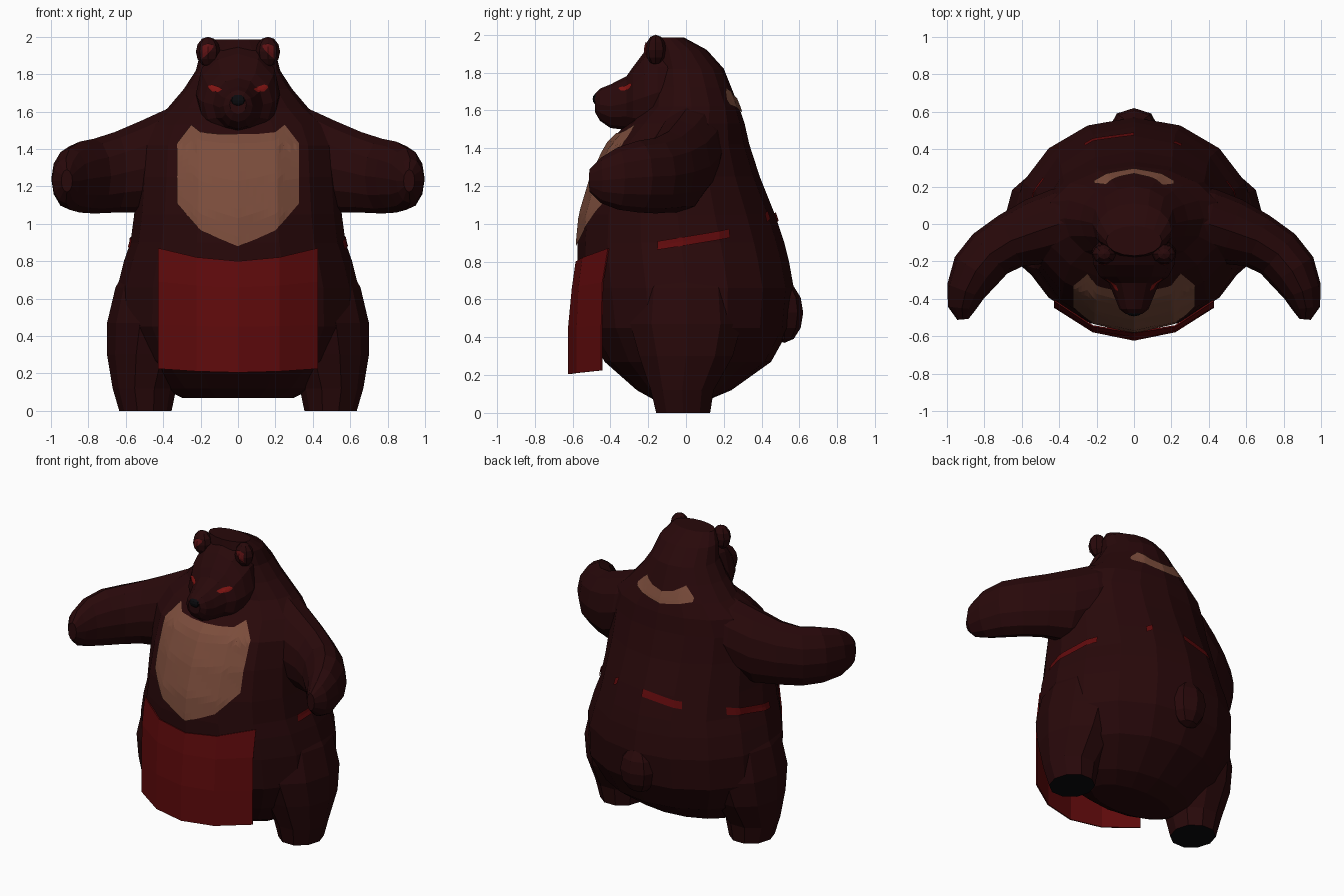
import bpy, bmesh, math
from mathutils import Vector
from mathutils.bvhtree import BVHTree

if "Cube" in bpy.data.objects:
    bpy.data.objects.remove(bpy.data.objects["Cube"])


def material(name, col):
    m = bpy.data.materials.new(name)
    m.diffuse_color = (*col, 1)
    m.use_nodes = True
    m.node_tree.nodes["Principled BSDF"].inputs["Base Color"].default_value = m.diffuse_color
    return m


FUR = material("dark_brown_fur", (0.021, 0.0025, 0.003))
RED = material("apron_red", (0.115, 0.003, 0.0035))
TAN = material("tan_fur", (0.20, 0.074, 0.045))
BLACK = material("black", (0.003, 0.003, 0.004))
EYE = material("eye_red", (0.22, 0.007, 0.006))
EAR = material("inner_ear_red", (0.115, 0.006, 0.007))


def finish(bm, name, *mats):
    bmesh.ops.recalc_face_normals(bm, faces=bm.faces)
    me = bpy.data.meshes.new(name)
    bm.to_mesh(me)
    bm.free()
    for m in mats:
        me.materials.append(m)
    ob = bpy.data.objects.new(name, me)
    bpy.context.collection.objects.link(ob)
    return ob


def loft(name, rings, n, *mats):
    """Skin elliptical rings given as (centre, axis u, axis v)."""
    bm = bmesh.new()
    loops = []
    for c, u, v in rings:
        c, u, v = Vector(c), Vector(u), Vector(v)
        loops.append([bm.verts.new(c + u * math.cos(2 * math.pi * i / n)
                                   + v * math.sin(2 * math.pi * i / n)) for i in range(n)])
    for a, b in zip(loops, loops[1:]):
        for i in range(n):
            j = (i + 1) % n
            bm.faces.new((a[i], a[j], b[j], b[i]))
    first = bm.faces.new(loops[0])
    bm.faces.new(loops[-1])
    if len(mats) > 1:                      # first cap takes the second colour
        first.material_index = 1
    return finish(bm, name, *mats)


def sheet(name, grid, mat):
    bm = bmesh.new()
    vs = [[bm.verts.new(p) for p in row] for row in grid]
    for a, b in zip(vs, vs[1:]):
        for i in range(len(a) - 1):
            bm.faces.new((a[i], a[i + 1], b[i + 1], b[i]))
    return finish(bm, name, mat)


def tree(ob):
    return BVHTree.FromPolygons([v.co for v in ob.data.vertices],
                                [p.vertices for p in ob.data.polygons])


def lerp(a, b, t):
    return a + (b - a) * t


def plate(name, bvh, cols, side, mat, rows=12, sub=5):
    """Lay a thin patch on a surface; cols are (x, low z, high z), side -1 front, 1 back."""
    fine = [tuple(lerp(p, q, k / sub) for p, q in zip(a, b))
            for a, b in zip(cols, cols[1:]) for k in range(sub)] + [cols[-1]]
    grid = []
    for x, lo, hi in fine:
        line = []
        for r in range(rows + 1):
            z = lerp(lo, hi, r / rows)
            hit = bvh.ray_cast(Vector((x, 2 * side, z)), Vector((0, -side, 0)))[0]
            y = hit.y if hit else 0
            line.append((x, y + 0.008 * side, z))
        grid.append(line)
    return sheet(name, grid, mat)


def mirrored(cols):
    return [(-x, a, b) for x, a, b in reversed(cols) if x > 0] + cols


# Torso with the neck hump: z, half width, front y, back y
prof = [(.07, .30, -.17, .12), (.12, .40, -.26, .24), (.27, .55, -.43, .45),
        (.45, .65, -.53, .55), (.66, .645, -.56, .57), (.80, .61, -.573, .545),
        (.90, .575, -.575, .52), (1.05, .555, -.56, .47), (1.25, .54, -.50, .39),
        (1.42, .53, -.42, .335), (1.53, .48, -.31, .31), (1.62, .375, -.22, .28),
        (1.72, .29, -.20, .24), (1.82, .225, -.19, .20), (1.92, .20, -.18, .11),
        (1.985, .15, -.17, -.01)]
torso = loft("torso", [((0, (f + b) / 2, z), (w, 0, 0), (0, (b - f) / 2, 0))
                       for z, w, f, b in prof], 16, FUR)

# Head and snout: y, centre z, half width, half height
hp = [(.02, 1.71, .19, .25), (-.15, 1.695, .225, .27), (-.22, 1.67, .215, .24),
      (-.28, 1.65, .185, .18), (-.315, 1.638, .135, .142), (-.40, 1.622, .10, .115),
      (-.455, 1.63, .078, .085), (-.48, 1.638, .045, .05)]
head = loft("head", [((0, y, z), (w, 0, 0), (0, 0, h)) for y, z, w, h in hp], 12, FUR)
body_tree, head_tree = tree(torso), tree(head)


def ball(name, loc, size, mat, seg=8, ring=6):
    bm = bmesh.new()
    bmesh.ops.create_uvsphere(bm, u_segments=seg, v_segments=ring, radius=1)
    for v in bm.verts:
        v.co = Vector(loc) + Vector(a * b for a, b in zip(v.co, size))
    return finish(bm, name, mat)


ball("nose", (0, -.468, 1.66), (.046, .026, .032), BLACK)
ball("tail", (0, .52, .53), (.13, .10, .16), FUR)

arm = [(.25, .02, 1.45, .20, .21), (.40, .0, 1.365, .19, .24), (.52, -.04, 1.305, .18, .245),
       (.66, -.09, 1.275, .15, .215), (.77, -.16, 1.255, .14, .20), (.845, -.25, 1.25, .135, .19),
       (.90, -.36, 1.24, .105, .165), (.92, -.45, 1.23, .075, .12), (.915, -.51, 1.23, .03, .06)]
leg = [(.0, .495, -.015, .14, .15), (.12, .50, -.02, .17, .175), (.30, .475, 0, .225, .26),
       (.47, .445, 0, .255, .31), (.66, .42, 0, .235, .29), (.86, .38, 0, .16, .18)]

for s, tag in ((1, "left"), (-1, "right")):
    # Arm swept outward then forward
    pts = [Vector((s * x, y, 0)) for x, y, *_ in arm]
    rings = []
    for i, (x, y, z, t, h) in enumerate(arm):
        d = (pts[min(i + 1, len(arm) - 1)] - pts[max(i - 1, 0)]).normalized()
        rings.append(((s * x, y, z), Vector((-d.y, d.x, 0)) * t, (0, 0, h)))
    loft(tag + "_arm", rings, 12, FUR)
    # Leg with dark sole
    loft(tag + "_leg", [((s * x, y, z), (a, 0, 0), (0, b, 0)) for z, x, y, a, b in leg],
         10, FUR, BLACK)
    # Ear and its inner patch
    e = ball(tag + "_ear", (s * .16, -.16, 1.92), (.065, .055, .08), FUR)
    plate(tag + "_inner_ear", tree(e), [(s * .13, 1.945, 1.955), (s * .16, 1.91, 1.965),
                                        (s * .19, 1.885, 1.95)], -1, EAR, 3, 2)
    # Slanted eye
    plate(tag + "_eye", head_tree, [(s * .085, 1.718, 1.722), (s * .105, 1.705, 1.733),
                                    (s * .14, 1.708, 1.745), (s * .16, 1.728, 1.738)],
          -1, EYE, 3, 2)

# Tan chest bib and upper back chevron
plate("chest_patch", body_tree, mirrored([(0, .88, 1.48), (.1, .92, 1.48), (.2, .965, 1.49),
                                          (.25, 1.02, 1.53), (.327, 1.11, 1.43)]), -1, TAN)
plate("back_chevron", body_tree, mirrored([(0, 1.59, 1.665), (.08, 1.60, 1.68),
                                           (.15, 1.615, 1.72), (.215, 1.63, 1.655)]), 1, TAN, 4)

# Apron sheet: rows of (z at centre, z at side, y at centre, middle, side)
rows = [(.205, .225, -.62, -.575, -.445), (.45, .46, -.62, -.575, -.445),
        (.66, .69, -.60, -.565, -.44), (.80, .87, -.58, -.545, -.41)]
grid = []
for zc, zs, yc, ym, ys in rows:
    zm = lerp(zc, zs, .3)
    half = [(.22, ym, zm), (.425, ys, zs)]
    grid.append([(-x, y, z) for x, y, z in reversed(half)] + [(0, yc, zc)] + half)
apron = sheet("apron", grid, RED)
mod = apron.modifiers.new("thickness", 'SOLIDIFY')
mod.thickness = 0.008
mod.offset = 0

# Apron strings wrapped around the torso: angle and height, start to end
strings = [(-15, .885, 25, .95), (190, .89, 153, .95), (122, 1.0, 90, 1.04), (64, 1.05, 59, 1.03)]
for k, (a0, z0, a1, z1) in enumerate(strings):
    grid = []
    for i in range(13):
        a, z = math.radians(lerp(a0, a1, i / 12)), lerp(z0, z1, i / 12)
        d = Vector((math.cos(a), math.sin(a), 0))
        line = []
        for dz in (-.023, 0, .023):
            hit = body_tree.ray_cast(d * 2 + Vector((0, 0, z + dz)), -d)[0]
            line.append(hit + d * .009)
        grid.append(line)
    sheet("apron_string_%d" % (k + 1), grid, RED)
